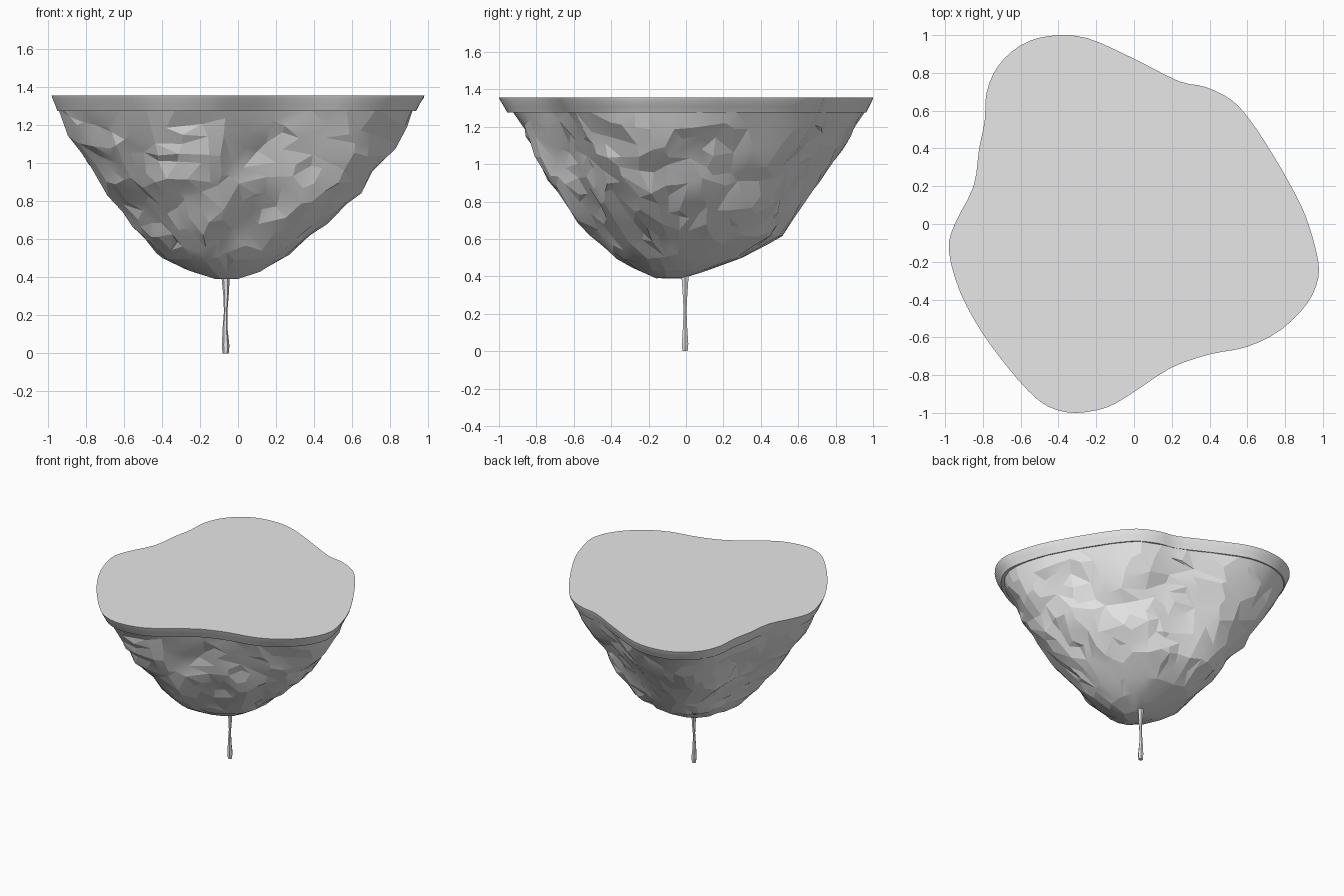
import bpy, bmesh, math, random
from mathutils import Vector, noise

if "Cube" in bpy.data.objects:
    bpy.data.objects.remove(bpy.data.objects["Cube"])

random.seed(4)
stone = bpy.data.materials.new("grey stone")
stone.diffuse_color = (0.8, 0.8, 0.8, 1)
stone.use_nodes = True
stone.node_tree.nodes["Principled BSDF"].inputs["Base Color"].default_value = stone.diffuse_color

# outline of the flat top, clockwise from the back
OUTLINE = [(-.45, 1), (-.25, .99), (0, .88), (.24, .76), (.38, .73), (.52, .66), (.62, .55),
           (.72, .40), (.82, .23), (.91, .05), (.97, -.15), (.98, -.28), (.92, -.42), (.78, -.56),
           (.6, -.65), (.4, -.69), (.2, -.76), (0, -.89), (-.14, -.97), (-.3, -1), (-.42, -.98),
           (-.52, -.92), (-.65, -.78), (-.8, -.58), (-.92, -.36), (-.98, -.14), (-.95, 0),
           (-.85, .2), (-.82, .4), (-.79, .55), (-.78, .7), (-.72, .84), (-.6, .95)]

# rock body sections: z, xmin, xmax, ymin, ymax
SECTIONS = [(1.285, -.945, .925, -.93, .96), (1.2, -.91, .89, -.88, .91), (1.1, -.85, .82, -.84, .85),
            (.9, -.73, .69, -.73, .70), (.75, -.60, .55, -.61, .60), (.62, -.52, .38, -.50, .51),
            (.5, -.39, .24, -.37, .30), (.43, -.24, .12, -.25, .11), (.39, -.12, -.01, -.16, -.02)]


def smooth(pts, cuts=3):
    """Catmull-Rom curve through a closed outline."""
    pts = [Vector(p) for p in pts]
    n, out = len(pts), []
    for i in range(n):
        a, b, c, d = (pts[(i + k) % n] for k in (-1, 0, 1, 2))
        for s in range(cuts):
            t = s / cuts
            out.append((2 * b + (c - a) * t + (2 * a - 5 * b + 4 * c - d) * t * t
                        + (3 * b - a - 3 * c + d) * t ** 3) / 2)
    return out


def resample(pts, n):
    """Evenly spaced points along a closed outline."""
    segs = list(zip(pts, pts[1:] + pts[:1]))
    step = sum((b - a).length for a, b in segs) / n
    out, walked = [], 0
    for a, b in segs:
        length = (b - a).length
        while len(out) < n and len(out) * step < walked + length:
            out.append(a.lerp(b, (len(out) * step - walked) / length))
        walked += length
    return out


def section(pts, z, x0, x1, y0, y1):
    """Outline fitted to a box at height z, turning rounder lower down."""
    k = .6 * min(1, max(0, (.95 - z) / .5))
    pts = [Vector(p).lerp(Vector(p).normalized(), k) for p in pts]
    xs, ys = [p.x for p in pts], [p.y for p in pts]
    return [Vector((x0 + (p.x - min(xs)) / (max(xs) - min(xs)) * (x1 - x0),
                    y0 + (p.y - min(ys)) / (max(ys) - min(ys)) * (y1 - y0), z)) for p in pts]


def loft(name, rings, angle, top=True, facets=None):
    bm = bmesh.new()
    vr = [[bm.verts.new(p) for p in r] for r in rings]
    n = len(vr[0])
    for a, b in zip(vr, vr[1:]):
        for i in range(n):
            bm.faces.new((a[i], a[(i + 1) % n], b[(i + 1) % n], b[i]))
    if top:
        bm.faces.new(vr[0])
    bm.faces.new(vr[-1])
    bmesh.ops.recalc_face_normals(bm, faces=bm.faces)
    if not top:  # keep the open shell facing outwards
        if sum(f.normal.dot(f.calc_center_median() - Vector((0, 0, 1.2))) for f in bm.faces) < 0:
            bmesh.ops.reverse_faces(bm, faces=bm.faces)
    me = bpy.data.meshes.new(name)
    bm.to_mesh(me)
    bm.free()
    me.materials.append(stone)
    ob = bpy.data.objects.new(name, me)
    bpy.context.collection.objects.link(ob)
    bpy.ops.object.select_all(action='DESELECT')
    ob.select_set(True)
    bpy.context.view_layer.objects.active = ob
    if facets:  # merge the even grid into irregular facets
        dec = ob.modifiers.new("irregular facets", 'DECIMATE')
        dec.ratio = facets
        bpy.ops.object.modifier_apply(modifier=dec.name)
    bpy.ops.object.shade_smooth_by_angle(angle=math.radians(angle))
    return ob


# flat top slab with a sloped rim
edge = smooth(OUTLINE)
loft("top_slab", [section(edge, 1.355, -.98, .98, -1, 1),
                  section(edge, 1.343, -.977, .977, -.995, .997),
                  section(edge, 1.31, -.963, .955, -.975, .98),
                  section(edge, 1.275, -.95, .937, -.955, .963)], 35)

# craggy rock body tapering to a rounded bottom
pts = resample(edge, 72)
rings = []
for a, b in zip(SECTIONS, SECTIONS[1:]):
    steps = max(2, round((a[0] - b[0]) / .045))
    for s in range(steps):
        rings.append(section(pts, *[u + (v - u) * s / steps for u, v in zip(a, b)]))
rings.append(section(pts, *SECTIONS[-1]))
for ring in rings[1:-1]:
    fade = min(1, (ring[0].z - .38) / .3, (1.32 - ring[0].z) / .15)
    for p in ring:
        out = Vector((p.x + .06, p.y + .05, -.25)).normalized()
        p += out * fade * (.028 * noise.noise(p * 5) + random.uniform(-.007, .007))
        p.z += random.uniform(-.01, .01) * fade
loft("rock_body", rings, 11, top=False, facets=.3)

# thin hanging root, pinched in the middle
root = []
for z, r, dx in [(.46, .022, 0), (.39, .021, 0), (.3, .014, .002), (.22, .009, 0),
                 (.13, .013, -.003), (.04, .02, 0), (0, .016, 0)]:
    root.append([Vector((-.065 + dx + r * math.cos(t * math.pi / 3),
                         -.005 + r * math.sin(t * math.pi / 3), z)) for t in range(6)])
loft("hanging_root", root, 40)
